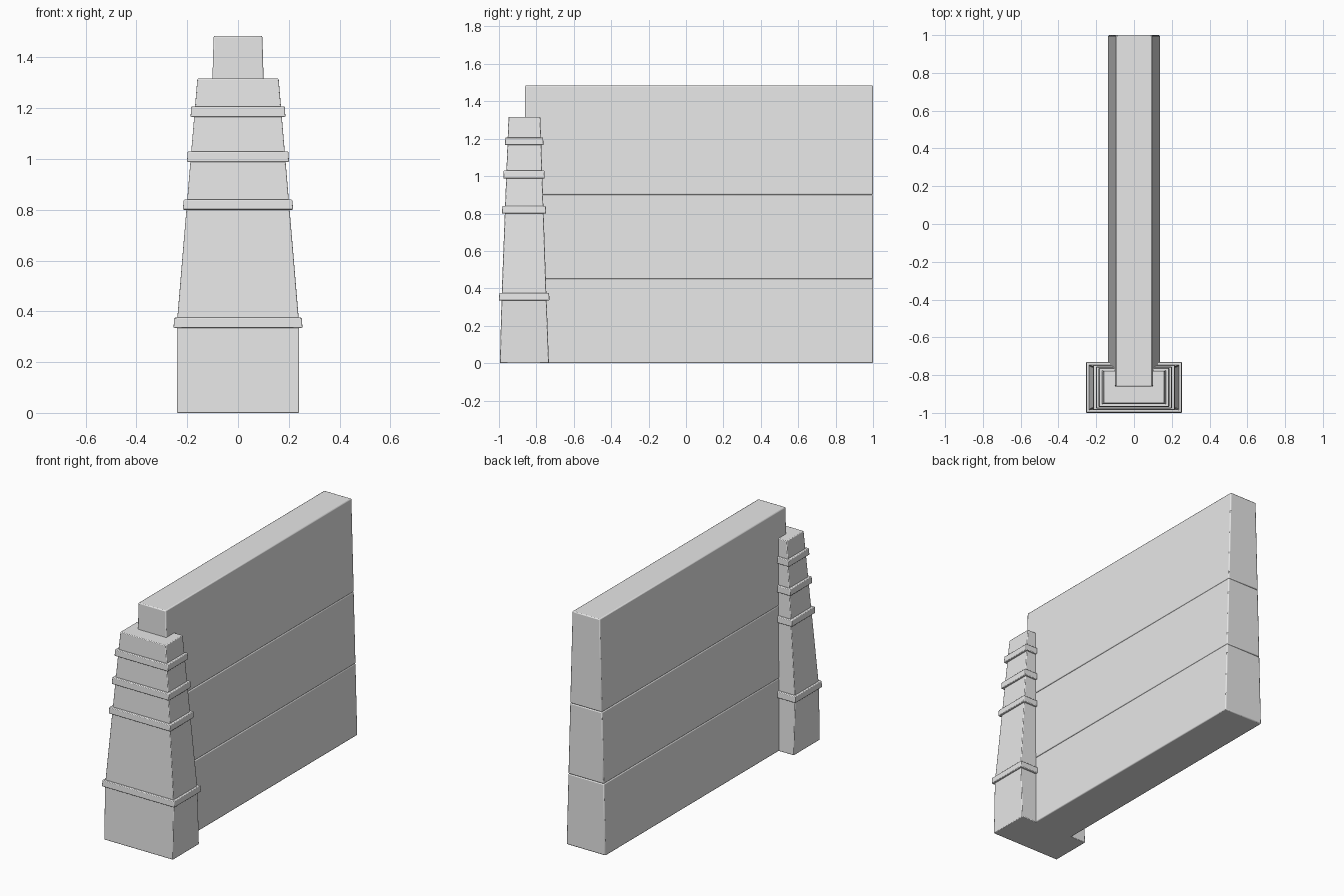
import bpy
import bmesh

cube = bpy.data.objects.get("Cube")
if cube:
    bpy.data.objects.remove(cube, do_unlink=True)

stone = bpy.data.materials.new("pale_grey_stone")
stone.use_nodes = True
GREY = (0.8, 0.8, 0.8, 1)
stone.diffuse_color = GREY
stone.node_tree.nodes["Principled BSDF"].inputs["Base Color"].default_value = GREY


def tapered_block(name, z0, z1, half_x, y_low, y_high, bevel):
    """Block whose half width and y range change from bottom to top."""
    bm = bmesh.new()
    bmesh.ops.create_cube(bm, size=2)
    for v in bm.verts:
        top = v.co.z > 0
        y_range = y_high if top else y_low
        v.co.x *= half_x[top]
        v.co.y = y_range[v.co.y > 0]
        v.co.z = z1 if top else z0
    mesh = bpy.data.meshes.new(name)
    bm.to_mesh(mesh)
    bm.free()
    mesh.materials.append(stone)
    obj = bpy.data.objects.new(name, mesh)
    bpy.context.collection.objects.link(obj)
    mod = obj.modifiers.new("soft_edges", "BEVEL")
    mod.width = bevel
    mod.segments = 2
    bpy.ops.object.select_all(action="DESELECT")
    obj.select_set(True)
    bpy.context.view_layer.objects.active = obj
    bpy.ops.object.shade_smooth_by_angle()
    return obj


# Long wall: three stacked courses on one continuous taper
WALL_TOP = 1.485


def wall_half(z):
    return 0.137 - 0.041 * z / WALL_TOP


courses = {"lower": (0, 0.45), "middle": (0.45, 0.9), "upper": (0.9, WALL_TOP)}
for level, (z0, z1) in courses.items():
    tapered_block(f"wall_{level}_course", z0, z1, (wall_half(z0), wall_half(z1)),
                  (-0.86, 1), (-0.86, 1), 0.006)

# End pillar: straight plinth and tapering shaft
tapered_block("pillar_plinth", 0, 0.355, (0.241, 0.241),
              (-0.995, -0.733), (-0.986, -0.746), 0.004)
tapered_block("pillar_shaft", 0.35, 1.317, (0.241, 0.16),
              (-0.986, -0.746), (-0.949, -0.779), 0.004)

# Projecting bands: bottom, top, half width, front, back
bands = [
    (0.335, 0.375, 0.254, -1.0, -0.73),
    (0.80, 0.84, 0.217, -0.985, -0.748),
    (0.988, 1.03, 0.201, -0.977, -0.755),
    (1.166, 1.207, 0.187, -0.969, -0.762),
]
for i, (z0, z1, half, front, back) in enumerate(bands, 1):
    tapered_block(f"pillar_band_{i}", z0, z1, (half, half - 0.003),
                  (front, back), (front + 0.002, back - 0.002), 0.004)
